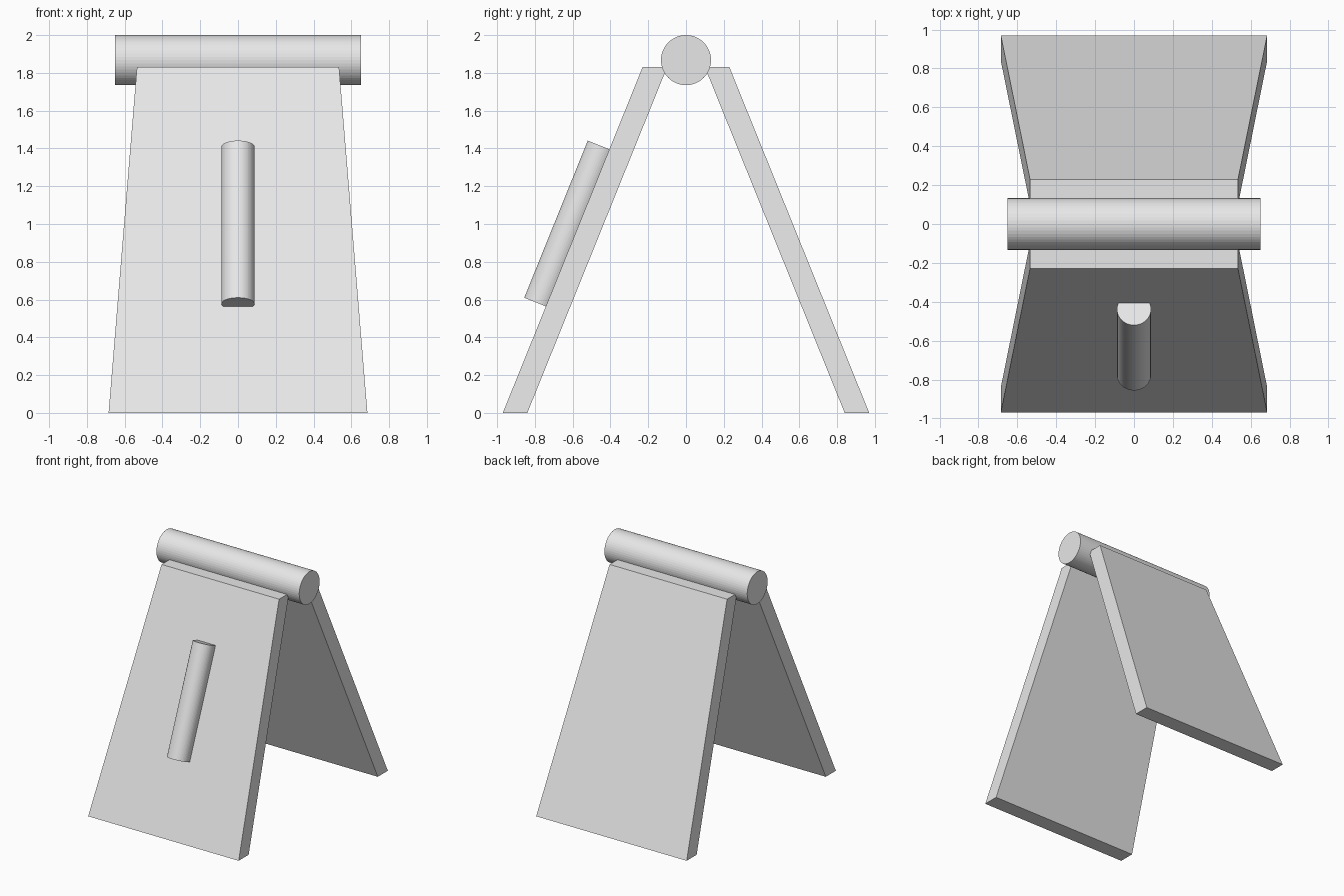
import bpy
import bmesh
import math

if "Cube" in bpy.data.objects:
    bpy.data.objects.remove(bpy.data.objects["Cube"], do_unlink=True)

# One plain grey for every part
grey = bpy.data.materials.new("light_grey")
grey.use_nodes = True
colour = (0.8, 0.8, 0.8, 1)
grey.diffuse_color = colour
grey.node_tree.nodes["Principled BSDF"].inputs["Base Color"].default_value = colour

PANEL_TOP = 1.83
FOOT_Y, TOP_Y = 0.97, 0.23
THICK = 0.13
FOOT_HALF, TOP_HALF = 0.685, 0.535
LEAN = math.atan2(FOOT_Y - TOP_Y, PANEL_TOP)


def panel(name, side):
    """Leaning board, tapered towards the top; side is -1 front, 1 back."""
    bm = bmesh.new()
    rings = []
    for z, outer, half in ((0, FOOT_Y, FOOT_HALF), (PANEL_TOP, TOP_Y, TOP_HALF)):
        corners = ((-half, outer), (half, outer),
                   (half, outer - THICK), (-half, outer - THICK))
        rings.append([bm.verts.new((x, side * y, z)) for x, y in corners])
    foot, top = rings
    bm.faces.new(foot)
    bm.faces.new(top)
    for i in range(4):
        j = (i + 1) % 4
        bm.faces.new((foot[i], foot[j], top[j], top[i]))
    bmesh.ops.recalc_face_normals(bm, faces=bm.faces)
    mesh = bpy.data.meshes.new(name)
    bm.to_mesh(mesh)
    bm.free()
    mesh.materials.append(grey)
    obj = bpy.data.objects.new(name, mesh)
    bpy.context.collection.objects.link(obj)


def rod(name, radius, length, centre, rotation):
    bpy.ops.mesh.primitive_cylinder_add(vertices=48, radius=radius, depth=length,
                                        location=centre, rotation=rotation)
    obj = bpy.context.object
    obj.name = name
    obj.data.materials.append(grey)


# Two leaning boards
panel("front_panel", -1)
panel("back_panel", 1)

# Round hinge bar across the top
rod("hinge_bar", 0.1325, 1.3, (0, 0, 1.8675), (0, math.pi / 2, 0))

# Handle, partly sunk into the front board and parallel to it
rod("handle", 0.0875, 0.897, (0, -0.607, 0.993), (-LEAN, 0, 0))
